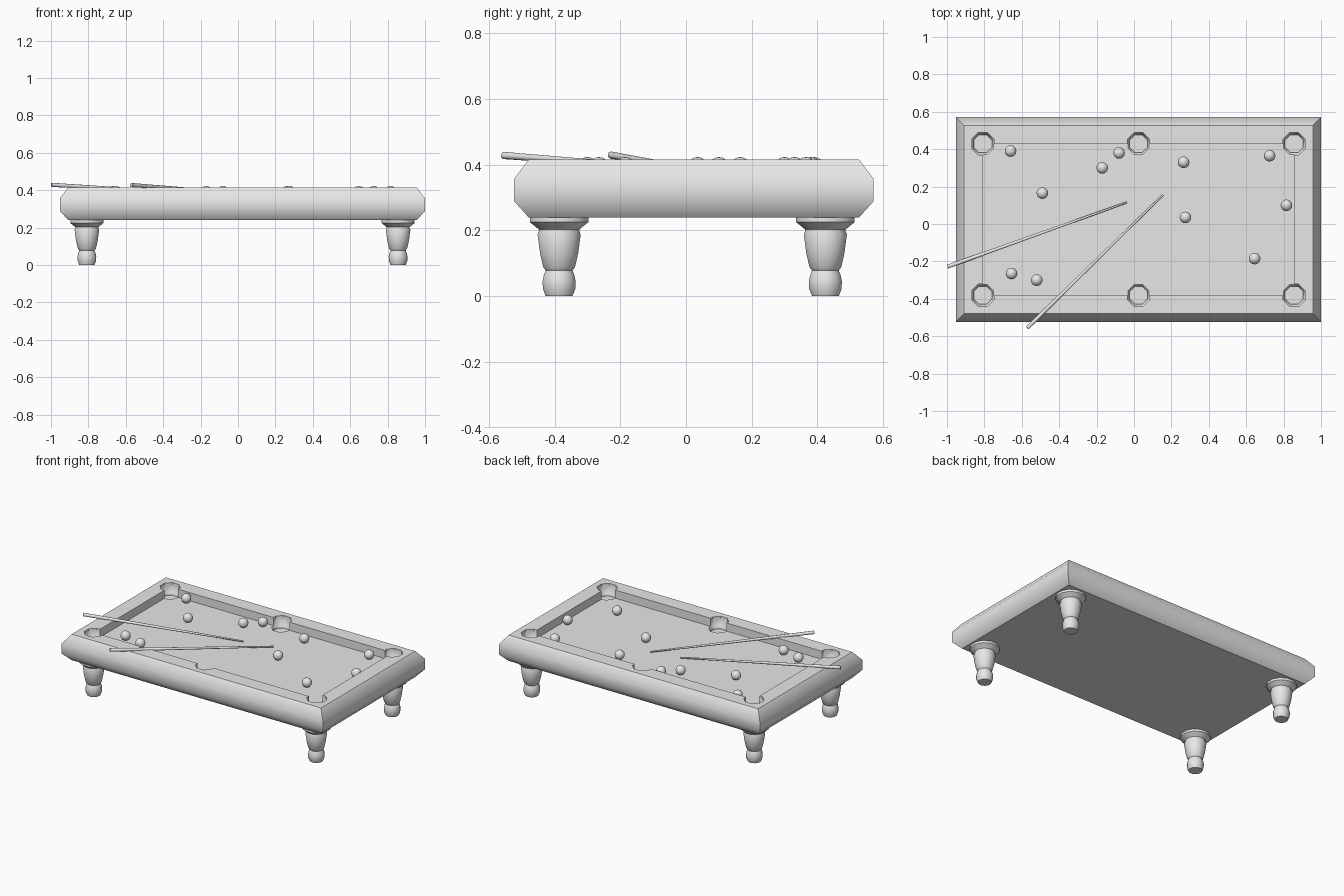
import bpy, bmesh, math
from mathutils import Vector

old = bpy.data.objects.get("Cube")
if old:
    bpy.data.objects.remove(old, do_unlink=True)

CX = CY = 0.024             # table centre
POCKET_X, POCKET_Y = 0.832, 0.405
BED_Z, TOP_Z = 0.36, 0.415

grey = bpy.data.materials.new("plain_grey")
grey.use_nodes = True
grey.diffuse_color = (0.8, 0.8, 0.8, 1)
grey.node_tree.nodes["Principled BSDF"].inputs["Base Color"].default_value = (0.8, 0.8, 0.8, 1)


def finish(name, bm, location=(0, 0, 0)):
    """Turn a bmesh into a named object."""
    bmesh.ops.recalc_face_normals(bm, faces=bm.faces)
    mesh = bpy.data.meshes.new(name)
    bm.to_mesh(mesh)
    bm.free()
    mesh.materials.append(grey)
    obj = bpy.data.objects.new(name, mesh)
    obj.location = location
    bpy.context.collection.objects.link(obj)
    return obj


def activate(obj):
    bpy.ops.object.select_all(action='DESELECT')
    obj.select_set(True)
    bpy.context.view_layer.objects.active = obj


def smooth(obj, degrees=44):
    activate(obj)
    bpy.ops.object.shade_smooth_by_angle(angle=math.radians(degrees))


def loft(name, rings, location=(0, 0, 0)):
    """Skin a stack of equal-sized rings and cap both ends."""
    bm = bmesh.new()
    loops = [[bm.verts.new(p) for p in ring] for ring in rings]
    n = len(loops[0])
    for low, high in zip(loops, loops[1:]):
        for i in range(n):
            j = (i + 1) % n
            bm.faces.new((low[i], low[j], high[j], high[i]))
    bm.faces.new(loops[0])
    bm.faces.new(loops[-1])
    return finish(name, bm, location)


def rect(hx, hy, z):
    return [(-hx, -hy, z), (hx, -hy, z), (hx, hy, z), (-hx, hy, z)]


def turned(profile, sides):
    """Rings for a turned shape from (radius, height) pairs."""
    step = 2 * math.pi / sides
    return [[(r * math.cos((i + 0.5) * step), r * math.sin((i + 0.5) * step), z)
             for i in range(sides)] for r, z in profile]


# Table body with chamfered sides
body_profile = [(0.044, 0.24), (0, 0.289), (0, 0.357), (0.044, TOP_Z)]
body = loft("table_body", [rect(0.976 - d, 0.547 - d, z) for d, z in body_profile], (CX, CY, 0))

# Sunken bed and six octagonal pockets
cutters = [loft("bed_cutter", [rect(POCKET_X, POCKET_Y, z) for z in (BED_Z, 0.5)], (CX, CY, 0))]
pocket_profile = [(0.052, 0.335), (0.052, 0.35), (0.064, 0.362), (0.064, 0.5)]
for sx in (-1, 0, 1):
    for sy in (-1, 1):
        cutters.append(loft("pocket_cutter", turned(pocket_profile, 8),
                            (CX + sx * POCKET_X, CY + sy * POCKET_Y, 0)))
bpy.context.view_layer.update()
activate(body)
for cutter in cutters:
    cut = body.modifiers.new("cut", 'BOOLEAN')
    cut.operation = 'DIFFERENCE'
    cut.solver = 'EXACT'
    cut.object = cutter
    bpy.ops.object.modifier_apply(modifier=cut.name)
    bpy.data.objects.remove(cutter, do_unlink=True)
smooth(body)

# Turned legs
leg_profile = [(0.042, 0), (0.051, 0.022), (0.052, 0.045), (0.048, 0.064), (0.042, 0.078),
               (0.05, 0.088), (0.06, 0.13), (0.068, 0.188), (0.064, 0.197),
               (0.064, 0.203), (0.092, 0.225), (0.092, 0.245)]
for sx, side in ((-1, "right"), (1, "left")):
    for sy, end in ((-1, "front"), (1, "back")):
        leg = loft(f"{end}_{side}_leg", turned(leg_profile, 12),
                   (CX + sx * POCKET_X, CY + sy * POCKET_Y - 0.005, 0))
        smooth(leg)

# Balls scattered on the bed
ball_spots = [(-0.66, 0.39), (-0.49, 0.165), (-0.17, 0.3), (-0.08, 0.38), (0.265, 0.33),
              (0.725, 0.365), (0.815, 0.1), (0.275, 0.035), (0.645, -0.185),
              (-0.655, -0.265), (-0.52, -0.3)]
for i, (x, y) in enumerate(ball_spots):
    bm = bmesh.new()
    bmesh.ops.create_uvsphere(bm, u_segments=16, v_segments=10, radius=0.031)
    smooth(finish(f"ball_{i + 1}", bm, (x, y, BED_Z + 0.032)))

# Tapered cues leaning on the rails
cue_ends = [((-0.997, -0.228, 0.429), (-0.04, 0.115, 0.372)),
            ((-0.57, -0.555, 0.428), (0.155, 0.155, 0.374))]
for i, (butt, tip) in enumerate(cue_ends):
    butt, tip = Vector(butt), Vector(tip)
    axis = tip - butt
    bm = bmesh.new()
    bmesh.ops.create_cone(bm, cap_ends=True, segments=10, radius1=0.011, radius2=0.005,
                          depth=axis.length)
    cue = finish(f"cue_{i + 1}", bm, (butt + tip) / 2)
    cue.rotation_mode = 'QUATERNION'
    cue.rotation_quaternion = axis.to_track_quat('Z', 'Y')
    smooth(cue)
